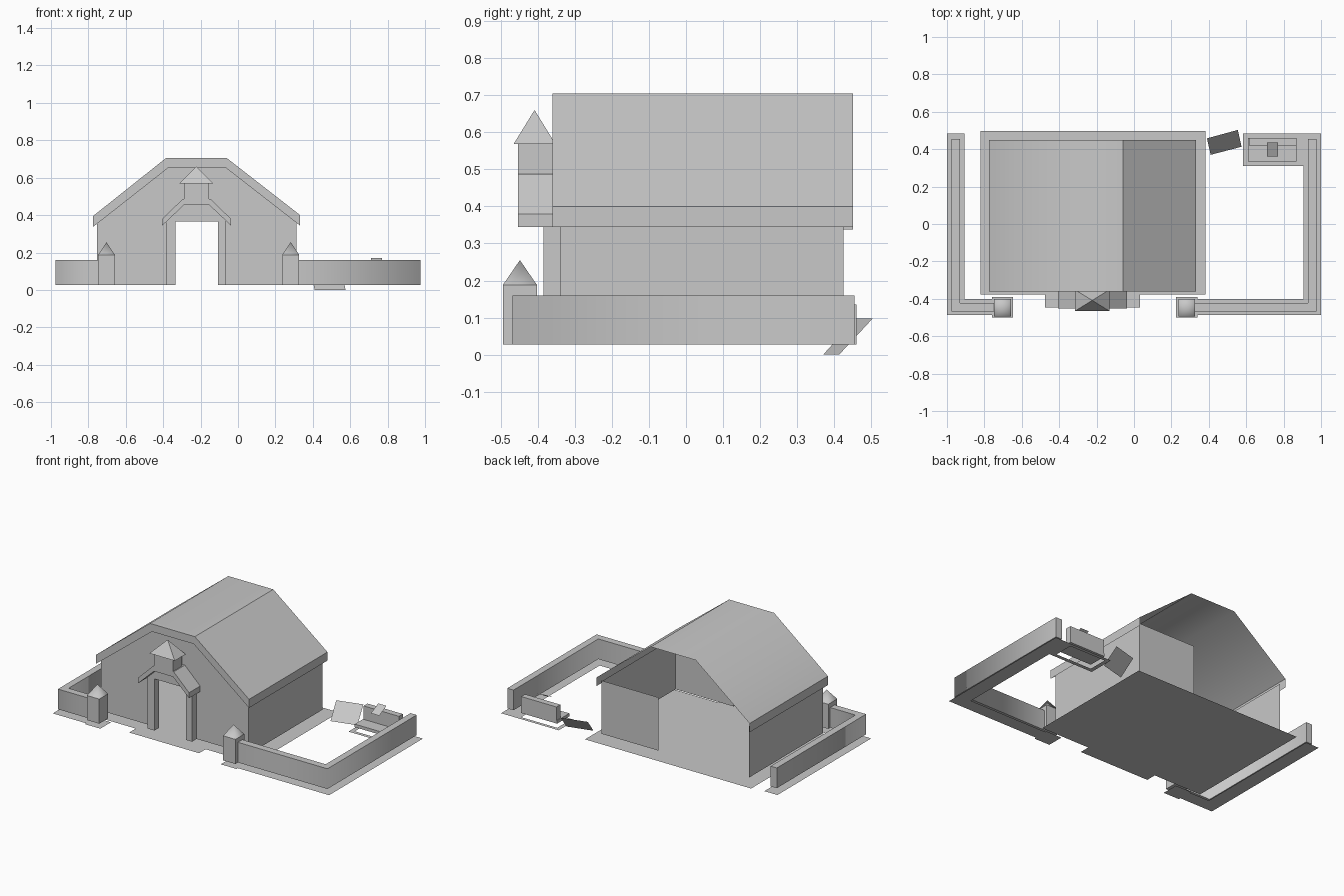
import bpy, bmesh
from mathutils import Vector

cube = bpy.data.objects.get("Cube")
if cube:
    bpy.data.objects.remove(cube, do_unlink=True)

grey = bpy.data.materials.new("plain_grey")
grey.use_nodes = True
tone = (0.58, 0.58, 0.58, 1)
grey.diffuse_color = tone
grey.node_tree.nodes["Principled BSDF"].inputs["Base Color"].default_value = tone

FOOT = 0.027  # walls and fences start just above the ground sheets
UP, FRONT, BACK = (0, 0, 1), (0, -1, 0), (0, 1, 0)


def finish(name, bm):
    mesh = bpy.data.meshes.new(name)
    bm.to_mesh(mesh)
    bm.free()
    mesh.materials.append(grey)
    obj = bpy.data.objects.new(name, mesh)
    bpy.context.collection.objects.link(obj)
    return obj


def panel(name, points, facing):
    """Single face turned towards a direction."""
    bm = bmesh.new()
    face = bm.faces.new([bm.verts.new(p) for p in points])
    bm.normal_update()
    if face.normal.dot(Vector(facing)) < 0:
        face.normal_flip()
    return finish(name, bm)


def solid(name, points, direction):
    """Closed prism: a face pushed along a direction."""
    bm = bmesh.new()
    face = bm.faces.new([bm.verts.new(p) for p in points])
    new = bmesh.ops.extrude_face_region(bm, geom=[face])["geom"]
    moved = [v for v in new if isinstance(v, bmesh.types.BMVert)]
    bmesh.ops.translate(bm, verts=moved, vec=Vector(direction))
    bmesh.ops.recalc_face_normals(bm, faces=bm.faces)
    return finish(name, bm)


def sheet(name, profile, y0, y1, soft=None):
    """Open skin along y; the bend at profile point number soft is smoothed."""
    bm = bmesh.new()
    rows = [(bm.verts.new((x, y0, z)), bm.verts.new((x, y1, z))) for x, z in profile]
    for a, b in zip(rows, rows[1:]):
        bm.faces.new((a[0], b[0], b[1], a[1])).smooth = soft is not None
    for edge in bm.edges:
        edge.smooth = soft is not None and set(edge.verts) == set(rows[soft])
    return finish(name, bm)


def upright(outline, y):
    return [(x, y, z) for x, z in outline]


def rect(x0, x1, y0, y1):
    return [(x0, y0), (x1, y0), (x1, y1), (x0, y1)]


def ground_panel(name, outline):
    return panel(name, [(x, y, 0) for x, y in outline], UP)


def box(name, x0, x1, y0, y1, z0, z1):
    return solid(name, [(x, y, z0) for x, y in rect(x0, x1, y0, y1)], (0, 0, z1 - z0))


def pyramid(name, x0, x1, y0, y1, z0, z1, smooth=False):
    bm = bmesh.new()
    base = [bm.verts.new((x, y, z0)) for x, y in rect(x0, x1, y0, y1)]
    apex = bm.verts.new(((x0 + x1) / 2, (y0 + y1) / 2, z1))
    bm.faces.new(base)
    for i in range(4):
        bm.faces.new((base[i], base[(i + 1) % 4], apex)).smooth = smooth
    for edge in bm.edges:
        edge.smooth = apex in edge.verts
    bmesh.ops.recalc_face_normals(bm, faces=bm.faces)
    return finish(name, bm)


# Barn floor with porch step
ground_panel("floor", [(-0.82, -0.378), (-0.475, -0.378), (-0.475, -0.446), (0.031, -0.446),
                       (0.031, -0.378), (0.382, -0.378), (0.382, 0.498), (-0.82, 0.498)])

# Thin walls: sides, half-width back, gabled front with a doorway
sheet("right_wall", [(-0.755, FOOT), (-0.755, 0.365)], -0.338, 0.425)
sheet("left_wall", [(0.313, 0.37), (0.313, FOOT)], -0.338, 0.425)
panel("back_wall", upright([(-0.1, FOOT), (0.313, FOOT), (0.313, 0.375), (-0.1, 0.375)],
                           0.425), BACK)
door = [(-0.107, FOOT), (-0.107, 0.365), (-0.335, 0.365), (-0.335, FOOT)]
panel("front_wall", upright([(-0.755, FOOT), (-0.755, 0.357), (-0.37, 0.655),
                             (-0.068, 0.655), (0.313, 0.362), (0.313, FOOT)] + door,
                            -0.338), FRONT)

# Roof skin with turned-down eaves, and the trim along its front edge
outer = [(-0.775, 0.337), (-0.775, 0.395), (-0.385, 0.705),
         (-0.06, 0.705), (0.332, 0.4), (0.332, 0.344)]
sheet("roof", outer, -0.36, 0.45, 2)
solid("roof_trim", upright(outer + [(-0.068, 0.655), (-0.37, 0.655)], -0.36), (0, 0.022, 0))

# Porch frame, its small roof and the turret
solid("door_frame", upright([(-0.385, FOOT), (-0.385, 0.365), (-0.29, 0.453),
                             (-0.153, 0.453), (-0.063, 0.37), (-0.063, FOOT)] + door,
                            -0.385), (0, 0.047, 0))
solid("porch_roof", upright([(-0.405, 0.344), (-0.405, 0.38), (-0.295, 0.487),
                             (-0.148, 0.487), (-0.037, 0.38), (-0.037, 0.344),
                             (-0.153, 0.453), (-0.29, 0.453)], -0.453), (0, 0.115, 0))
box("turret", -0.29, -0.154, -0.453, -0.36, 0.487, 0.568)
pyramid("turret_cap", -0.315, -0.132, -0.465, -0.352, 0.568, 0.66)


# Fences: an L-shaped wall above a flat strip, with a gate post
def fence(side, s, gate):
    def ell(out_x, in_x, front, inner, back, end):
        return [(s * end, front), (s * out_x, front), (s * out_x, back),
                (s * in_x, back), (s * in_x, inner), (s * end, inner)]

    inside = abs(gate) + 0.05
    ground_panel(side + "_fence_strip", ell(1, 0.905, -0.486, -0.4, 0.483, inside))
    outline = ell(0.975, 0.93, -0.468, -0.422, 0.454, abs(gate))
    wall = solid(side + "_fence", [(x, y, FOOT) for x, y in outline], (0, 0, 0.132))
    # soft bend at the corner, crisp rims and ends
    bm = bmesh.new()
    bm.from_mesh(wall.data)
    for face in bm.faces:
        face.smooth = True
    for edge in bm.edges:
        a, b = edge.verts
        at_end = a.co.y > 0.4 or abs(a.co.x) < inside
        edge.smooth = abs(a.co.z - b.co.z) > 0.01 and not at_end
    bm.to_mesh(wall.data)
    bm.free()
    ground_panel(side + "_post_strip", rect(gate - 0.057, gate + 0.057, -0.5, -0.39))
    post = (gate - 0.045, gate + 0.045, -0.494, -0.402)
    box(side + "_post", *post, FOOT, 0.188)
    pyramid(side + "_post_cap", *post, 0.188, 0.255, True)


fence("left", 1, 0.282)
fence("right", -1, -0.703)

# Bench above an open rectangular strip
for i, r in enumerate([(0.582, 0.905, 0.31, 0.335), (0.582, 0.905, 0.46, 0.483),
                       (0.582, 0.61, 0.335, 0.46), (0.87, 0.905, 0.335, 0.46)]):
    ground_panel("bench_strip_%d" % i, rect(*r))
box("bench_seat", 0.61, 0.87, 0.335, 0.46, FOOT, 0.047)
box("bench_back", 0.615, 0.87, 0.42, 0.46, 0.047, 0.135)
panel("bench_tray", [(0.71, 0.36, 0.135), (0.77, 0.36, 0.135),
                     (0.77, 0.435, 0.171), (0.71, 0.435, 0.171)], UP)

# Leaning board
panel("leaning_board", [(0.41, 0.37, 0), (0.575, 0.413, 0),
                        (0.555, 0.503, 0.097), (0.39, 0.458, 0.097)], UP)
